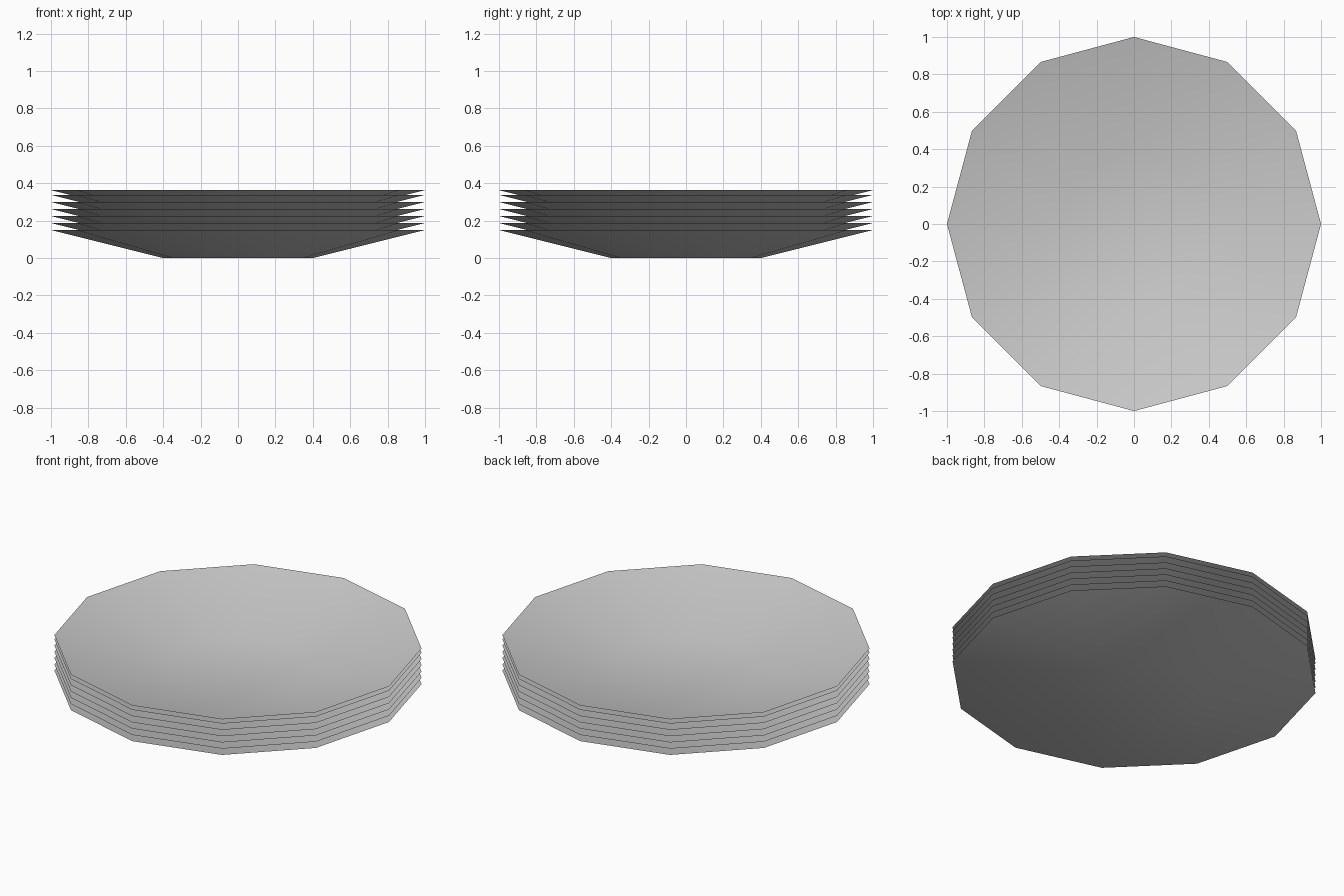
import bpy, bmesh

if "Cube" in bpy.data.objects:
    bpy.data.objects.remove(bpy.data.objects["Cube"])


def plate(name, z):
    """Open, smooth twelve-sided dish with its flat foot at height z."""
    bm = bmesh.new()
    bmesh.ops.create_cone(bm, cap_ends=True, segments=12,
                          radius1=0.4, radius2=1.0, depth=0.15)
    bmesh.ops.translate(bm, verts=bm.verts, vec=(0, 0, z + 0.075))
    rim_cap = max(bm.faces, key=lambda f: f.calc_center_median().z)
    bmesh.ops.delete(bm, geom=[rim_cap], context='FACES_ONLY')
    for f in bm.faces:
        f.smooth = True
    mesh = bpy.data.meshes.new(name)
    bm.to_mesh(mesh)
    bm.free()
    obj = bpy.data.objects.new(name, mesh)
    bpy.context.collection.objects.link(obj)


# Nested stack with an even step
for i in range(6):
    plate(f"plate_{i + 1}", 0.0375 * i)

# Top dish sits a little closer to the one below
plate("top_plate", 0.213)
